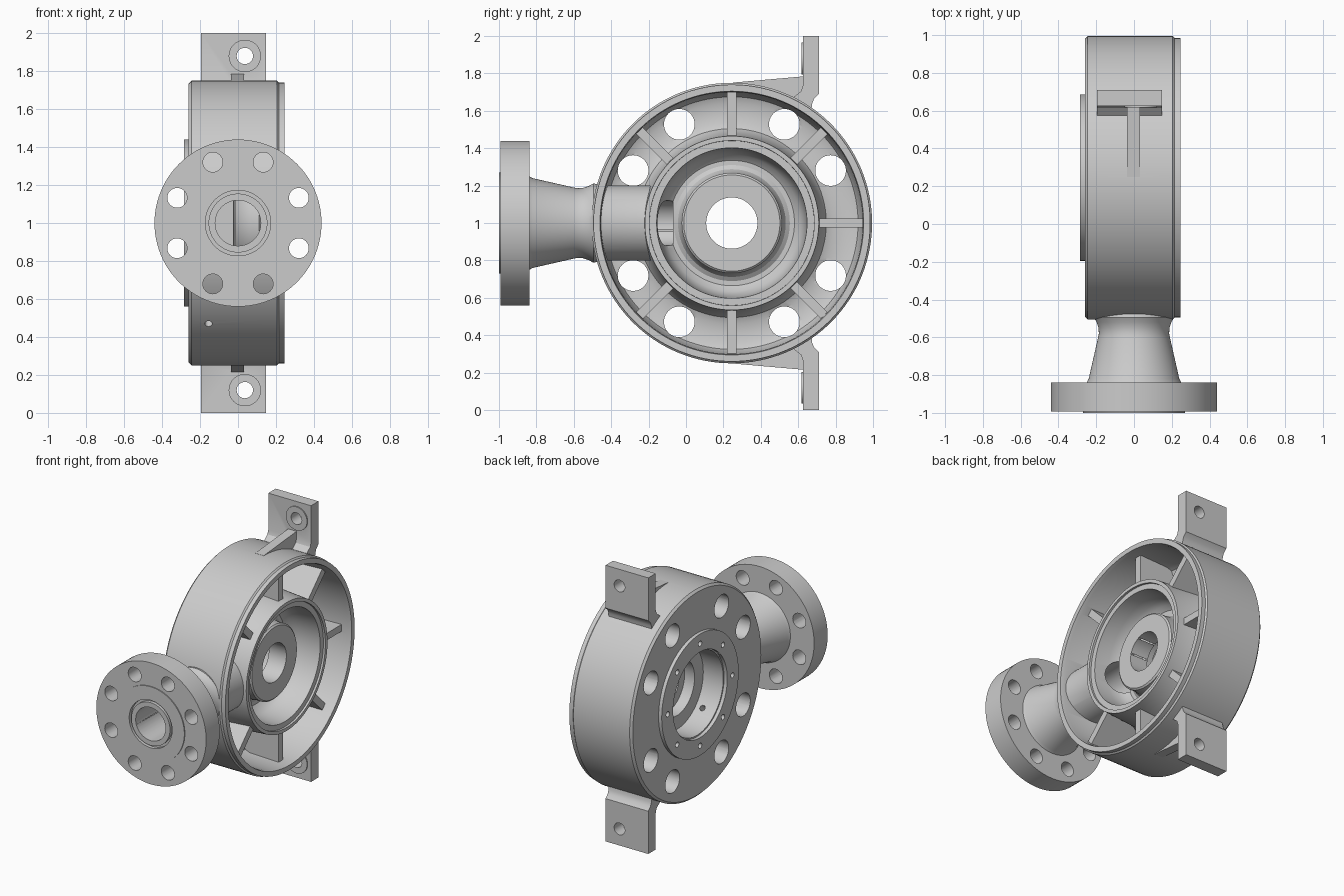
import bpy, bmesh
from math import sin, cos, pi, radians
from mathutils import Vector, Matrix

if "Cube" in bpy.data.objects:
    bpy.data.objects.remove(bpy.data.objects["Cube"])

CY, CZ = 0.245, 1.0      # drum axis runs along x through this point


def finish(name, bm):
    bmesh.ops.remove_doubles(bm, verts=bm.verts, dist=1e-5)
    bmesh.ops.recalc_face_normals(bm, faces=bm.faces)
    me = bpy.data.meshes.new(name)
    bm.to_mesh(me)
    bm.free()
    ob = bpy.data.objects.new(name, me)
    bpy.context.collection.objects.link(ob)
    return ob


def revolve(name, pts, axis, n=96):
    """Spin a closed (axial, radius) outline about the drum axis (X) or nozzle axis (Y)."""
    bm = bmesh.new()
    rings = []
    for i in range(n):
        c, s = cos(2 * pi * i / n), sin(2 * pi * i / n)
        rings.append([bm.verts.new((a, CY + r * c, CZ + r * s) if axis == 'X'
                                   else (r * c, a, CZ + r * s)) for a, r in pts])
    for i in range(n):
        p, q = rings[i], rings[(i + 1) % n]
        for j in range(len(pts)):
            k = (j + 1) % len(pts)
            if pts[j][1] > 0 or pts[k][1] > 0:
                bm.faces.new((p[j], p[k], q[k], q[j]))
    return finish(name, bm)


def rods(name, items, n=32):
    """Several cylinders (start, end, radius) in one mesh."""
    bm = bmesh.new()
    for a, b, r in items:
        a, b = Vector(a), Vector(b)
        d = b - a
        m = Matrix.Translation((a + b) / 2) @ d.to_track_quat('Z', 'Y').to_matrix().to_4x4()
        bmesh.ops.create_cone(bm, cap_ends=True, segments=n, radius1=r, radius2=r,
                              depth=d.length, matrix=m)
    return finish(name, bm)


def prism_pair(name, pts, x0, x1):
    """Extrude a y-z outline along x, plus its copy mirrored below the axis."""
    bm = bmesh.new()
    for s in (1, -1):
        a, b = [[bm.verts.new((x, y, CZ + s * (z - CZ))) for y, z in pts] for x in (x0, x1)]
        bm.faces.new(a)
        bm.faces.new(b[::-1])
        for i in range(len(pts)):
            j = (i + 1) % len(pts)
            bm.faces.new((a[i], b[i], b[j], a[j]))
    return finish(name, bm)


def combine(target, other, op):
    m = target.modifiers.new(op, 'BOOLEAN')
    m.operation, m.object, m.solver = op, other, 'EXACT'
    bpy.context.view_layer.objects.active = target
    bpy.ops.object.modifier_apply(modifier=m.name)
    bpy.data.objects.remove(other, do_unlink=True)


def polar(x, r, deg):
    return (x, CY + r * cos(radians(deg)), CZ + r * sin(radians(deg)))


# Drum with back plate, outer rim, annular channel and inner hub
casing = revolve("pump_casing", [
    (-.285, 0), (-.285, .44), (-.26, .44), (-.26, .735), (-.245, .75), (.205, .75),
    (.215, .74), (.245, .74), (.245, .705), (.22, .70), (-.06, .69), (-.095, .675),
    (-.11, .64), (-.11, .54), (-.095, .505), (-.06, .485), (.22, .465), (.22, 0)], 'X', 128)

# Radial ribs in the channel
bm = bmesh.new()
for deg in (0, 45, 90, 135, 225, 270, 315):
    bmesh.ops.create_cube(bm, size=1, matrix=Matrix.Translation((0, CY, CZ))
                          @ Matrix.Rotation(radians(deg), 4, 'X')
                          @ Matrix.Translation((-.015, .57, 0))
                          @ Matrix.Diagonal((.37, .3, .05, 1)))
ribs = finish("channel_ribs", bm)

# Nozzle: flange, tapered neck and the pipe running into the hub
nozzle = revolve("nozzle", [
    (-1, 0), (-1, .27), (-.993, .27), (-.993, .44), (-.838, .44), (-.838, .25), (-.82, .24),
    (-.60, .19), (-.58, .186), (-.55, .188), (-.52, .198), (-.495, .212), (-.46, .205),
    (-.44, .2), (0, .2), (0, 0)], 'Y')

# Mounting lugs, gussets and spot faces, above and below
lugs = prism_pair("mounting_lugs", [
    (.625, 2), (.71, 2), (.71, 1.69), (.685, 1.665), (.675, 1.64), (.67, 1.60), (.56, 1.66),
    (.59, 1.685), (.615, 1.705), (.625, 1.735)], -.195, .148)
gussets = prism_pair("lug_gussets", [
    (.25, 1.72), (.25, 1.751), (.66, 1.787), (.66, 1.60), (.45, 1.69)], -.036, .032)
bosses = rods("lug_bosses", [((.036, .617, z), (.036, .66, z), .085) for z in (1.88, .12)], 48)

for part in (ribs, nozzle, lugs, gussets, bosses):
    combine(casing, part, 'UNION')

cuts = [
    # Open front chamber around the centre boss
    revolve("chamber_cut", [
        (.3, 0), (.3, .445), (.205, .44), (.205, .402), (.1, .396), (.04, .385), (.0, .365),
        (-.025, .335), (-.025, .31), (-.01, .288), (.02, .273), (.06, .268), (.11, .268),
        (.12, .257), (.12, 0)], 'X'),
    # Stepped rear recess and shaft bore
    revolve("rear_cut", [
        (-.4, 0), (-.4, .31), (-.26, .31), (-.26, .30), (-.1, .30), (-.1, .2), (-.02, .2),
        (-.02, .137), (.3, .137), (.3, 0)], 'X'),
    # Nozzle bore and gasket groove
    rods("bore_cut", [((0, -1.1, CZ), (0, -.07, CZ), .12)], 64),
    revolve("groove_cut", [(-1.05, .155), (-1.05, .172), (-.975, .172), (-.975, .155)], 'Y'),
    # Large holes in the back plate, paired around the ribs
    rods("plate_holes", [(polar(-.4, .598, q + d), polar(0, .598, q + d), .082)
                         for q in (45, 135, 225, 315) for d in (-17, 17)], 40),
    # Small tapped holes in the rear ring
    rods("rear_bolt_holes", [(polar(-.35, .37, k * 45), polar(-.22, .37, k * 45), .019)
                             for k in range(8)], 20),
    # Flange bolt holes
    rods("flange_holes", [((.347 * cos(a), -1.1, CZ + .347 * sin(a)),
                           (.347 * cos(a), -.8, CZ + .347 * sin(a)), .052)
                          for a in (radians(22.5 + 45 * k) for k in range(8))]),
    # Lug holes and the drain drilled into the rear recess
    rods("lug_holes", [((.036, .5, z), (.036, .8, z), .043) for z in (1.88, .12)]),
    rods("drain_hole", [(polar(-.155, .8, 225), polar(-.155, .25, 225), .02)], 20),
]
for c in cuts:
    c.hide_render = True
    combine(casing, c, 'DIFFERENCE')

bpy.ops.object.select_all(action='DESELECT')
casing.select_set(True)
bpy.context.view_layer.objects.active = casing
bpy.ops.object.shade_smooth_by_angle(angle=radians(28))
